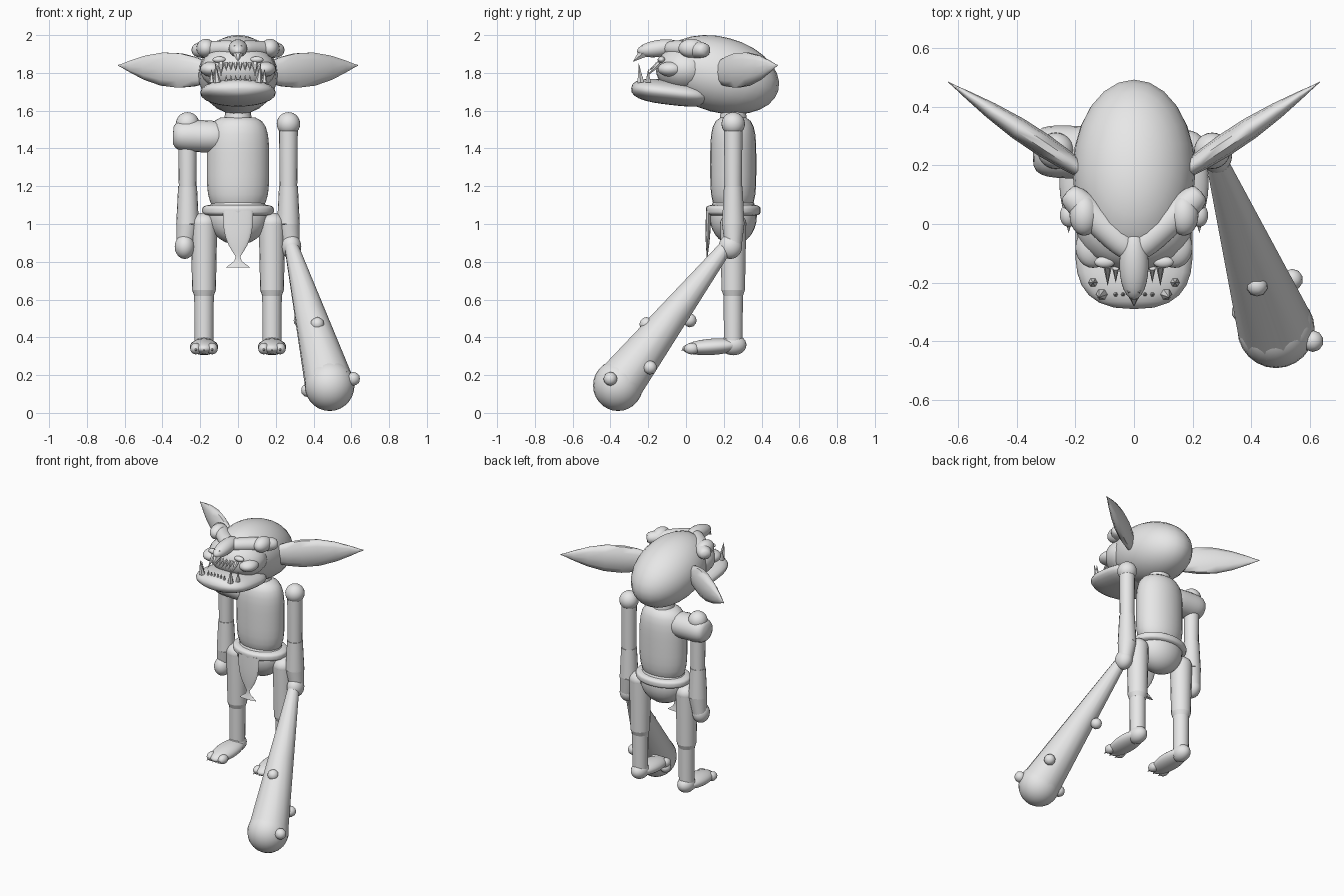
import bpy, bmesh, math
from mathutils import Vector, Matrix

cube = bpy.data.objects.get("Cube")
if cube:
    bpy.data.objects.remove(cube, do_unlink=True)

grey = bpy.data.materials.new("plain_grey")
grey.use_nodes = True
grey.diffuse_color = (.8, .8, .8, 1)
grey.node_tree.nodes["Principled BSDF"].inputs["Base Color"].default_value = grey.diffuse_color


def finish(name, bm, smooth_angle=45):
    bmesh.ops.recalc_face_normals(bm, faces=bm.faces)
    mesh = bpy.data.meshes.new(name)
    bm.to_mesh(mesh)
    bm.free()
    mesh.materials.append(grey)
    part = bpy.data.objects.new(name, mesh)
    bpy.context.collection.objects.link(part)
    bpy.ops.object.select_all(action="DESELECT")
    part.select_set(True)
    bpy.context.view_layer.objects.active = part
    bpy.ops.object.shade_smooth_by_angle(angle=math.radians(smooth_angle))


def ball(name, centre, size, tilt=0):
    """Ellipsoid, tilted about the sideways axis."""
    bm = bmesh.new()
    matrix = (Matrix.Translation(centre) @ Matrix.Rotation(math.radians(tilt), 4, "X")
              @ Matrix.Diagonal(size).to_4x4())
    bmesh.ops.create_uvsphere(bm, u_segments=24, v_segments=14, radius=1, matrix=matrix)
    finish(name, bm)


def spindle(name, start, end, width, height, rule, sides=20, steps=14, smooth_angle=45):
    """Elliptical rings along a straight axis, scaled by rule(t)."""
    bm = bmesh.new()
    start, end = Vector(start), Vector(end)
    axis = (end - start).normalized()
    up = Vector((0, 0, 1)) if abs(axis.z) < .9 else Vector((0, 1, 0))
    across = axis.cross(up).normalized()
    up = across.cross(axis)
    loops = []
    for i in range(steps + 1):
        t = (1 - math.cos(math.pi * i / steps)) / 2
        scale = max(rule(t), .03)
        ring = []
        for k in range(sides):
            angle = math.tau * k / sides
            offset = across * width * math.cos(angle) + up * height * math.sin(angle)
            ring.append(bm.verts.new(start.lerp(end, t) + offset * scale))
        loops.append(ring)
    for lower, upper in zip(loops, loops[1:]):
        for k in range(sides):
            n = (k + 1) % sides
            bm.faces.new((lower[k], lower[n], upper[n], upper[k]))
    bm.faces.new(loops[0])
    bm.faces.new(loops[-1])
    finish(name, bm, smooth_angle)


def plump(t):
    """Barrel with rounded ends."""
    return (1 - abs(2 * t - 1) ** 4) ** .25


def muzzle(t):
    return (1 - abs(2 * t - 1) ** 3) ** .4


def leaf(t):
    return math.sin(math.pi * (.2 + .8 * t))


def cloth_outline(t):
    """Wide flap narrowing to a waist, with a flared tail."""
    return max(1 - 1.7 * t ** 3, 5 * t - 4.2, .15)


def limb(name, start, end, radius, end_radius, sides=18):
    spindle(name, start, end, radius, radius,
            lambda t: 1 + (end_radius / radius - 1) * t, sides, steps=2)


def spike(name, base, tip, radius):
    spindle(name, base, tip, radius, radius, lambda t: 1 - t, sides=6, steps=2, smooth_angle=0)


# Head: tilted cranium, face and protruding jaw
ball("cranium", (0, .18, 1.79), (.21, .32, .2), tilt=-15)
ball("face", (0, 0, 1.82), (.2, .16, .13))
spindle("jaw", (0, .14, 1.67), (0, -.29, 1.72), .2, .065, muzzle, sides=24)

# Hooked nose
ball("nose", (0, -.14, 1.93), (.05, .12, .045), tilt=8)
spike("nose_tip", (0, -.21, 1.92), (0, -.28, 1.86), .04)

# Teeth in rows
for i in range(6):
    x = (i - 2.5) / 40
    spike("upper_tooth", (x, -.15, 1.85), (x, -.2, 1.81), .012)
    spike("lower_tooth", (x, -.24, 1.75), (x, -.24, 1.79), .01)

leg_y = arm_y = .25
for s, side in ((1, "left_"), (-1, "right_")):
    # Brow, eye, cheek and tusks
    spindle(side + "brow", (s * .23, .11, 1.92), (0, -.1, 1.93), .05, .045, plump)
    ball(side + "brow_knob", (s * .17, .03, 1.93), (.05, .07, .05))
    ball(side + "eye", (s * .1, -.13, 1.87), (.035, .02, .017))
    ball(side + "cheek", (s * .14, -.08, 1.82), (.06, .07, .04))
    spike(side + "tusk", (s * .11, -.24, 1.75), (s * .12, -.25, 1.85), .02)
    spike(side + "back_tusk", (s * .14, -.2, 1.75), (s * .14, -.2, 1.82), .016)
    spike(side + "fang", (s * .09, -.14, 1.85), (s * .09, -.21, 1.78), .016)

    # Flat pointed ear swept back
    spindle(side + "ear", (s * .16, .17, 1.8), (s * .635, .485, 1.84), .04, .097, leaf,
            sides=10, steps=8, smooth_angle=60)

    # Arm
    x = s * .267
    ball(side + "shoulder", (x, arm_y, 1.53), (.062, .062, .062))
    limb(side + "upper_arm", (x, arm_y, 1.53), (x, arm_y, 1.15), .05, .046)
    limb(side + "forearm", (x, arm_y, 1.2), (x, arm_y, 1), .05, .06)
    limb(side + "wrist", (x, arm_y, 1), (x + s * .015, arm_y, .88), .06, .045)
    ball(side + "fist", (x + s * .015, .235, .88), (.053, .062, .065))

    # Leg
    x = s * .18
    ball(side + "hip", (x, leg_y, 1), (.07, .07, .06))
    limb(side + "thigh", (x, leg_y, 1), (x, leg_y, .65), .07, .063)
    limb(side + "knee", (x, leg_y, .65), (x, leg_y, .62), .063, .052)
    limb(side + "calf", (x, leg_y, .64), (x, leg_y, .36), .052, .05)

    # Foot with three claws
    ball(side + "heel", (x, leg_y, .36), (.055, .07, .055))
    ball(side + "sole", (x, .14, .35), (.075, .16, .043), tilt=4)
    for k in (-1, 0, 1):
        toe = x + k * .043
        ball(side + "toe", (toe, .03, .34), (.03, .04, .03))
        spike(side + "claw", (toe, .02, .34), (toe, -.03, .33), .015)

# Torso, neck and the muscle joining one shoulder
spindle("torso", (0, leg_y, 1.06), (0, leg_y, 1.57), .165, .122, plump, sides=24)
limb("neck", (0, leg_y, 1.54), (0, leg_y, 1.65), .075, .06)
spindle("shoulder_muscle", (-.06, .24, 1.46), (-.345, arm_y, 1.47), .09, .085, plump)

# Hips, belt and loincloth
ball("pelvis", (0, leg_y, 1.04), (.16, .125, .15))
spindle("belt", (0, leg_y, 1.04), (0, leg_y, 1.105), .19, .145, plump, sides=28)
spindle("loincloth", (0, .12, 1.07), (0, .11, .77), .08, .014, cloth_outline)

# Club with studs
club_end = Vector((.485, -.36, .145))
limb("club_shaft", (.28, .22, .89), club_end, .036, .132, sides=12)
ball("club_head", club_end, (.132, .132, .135))
for stud in ((.42, -.21, .47), (.61, -.4, .18), (.33, .02, .49), (.54, -.19, .24), (.37, -.3, .12)):
    bm = bmesh.new()
    bmesh.ops.create_icosphere(bm, subdivisions=2, radius=.037, matrix=Matrix.Translation(stud))
    finish("club_stud", bm, 30)
